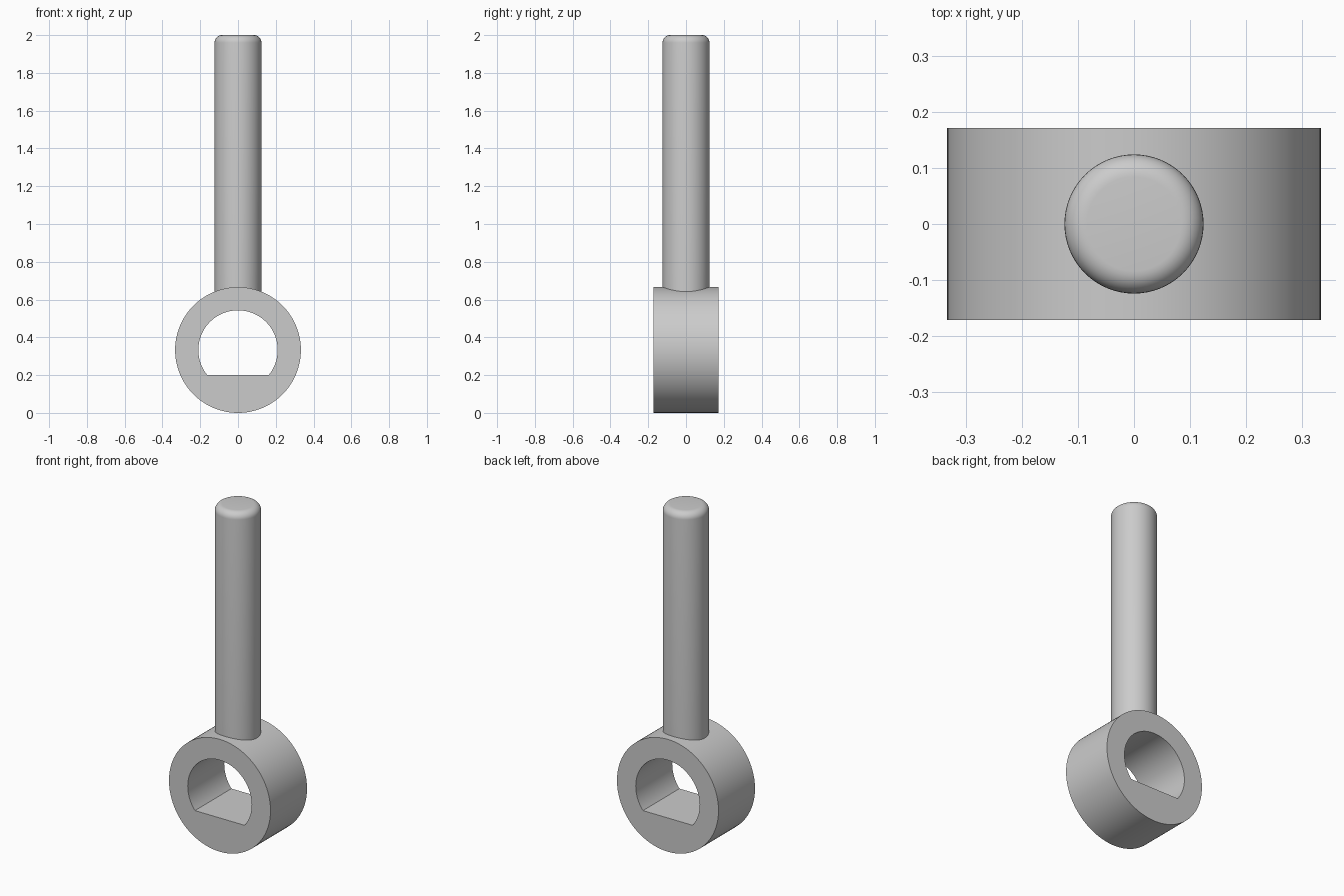
import bpy, bmesh, math

cube = bpy.data.objects.get("Cube")
if cube:
    bpy.data.objects.remove(cube, do_unlink=True)

COLOUR = (0.6, 0.6, 0.6, 1)
grey = bpy.data.materials.new("light grey metal")
grey.use_nodes = True
grey.diffuse_color = COLOUR
grey.node_tree.nodes["Principled BSDF"].inputs["Base Color"].default_value = COLOUR

R, HOLE, HALF, FLAT = 0.333, 0.21, 0.171, 0.133   # ring sizes, flat is below centre
ROD, ROUND, TOP, FOOT = 0.124, 0.04, 2.0, 0.6     # rod sizes


def finish(name, bm):
    bmesh.ops.recalc_face_normals(bm, faces=bm.faces)
    mesh = bpy.data.meshes.new(name)
    bm.to_mesh(mesh)
    bm.free()
    mesh.materials.append(grey)
    ob = bpy.data.objects.new(name, mesh)
    bpy.context.collection.objects.link(ob)
    bpy.ops.object.select_all(action='DESELECT')
    ob.select_set(True)
    bpy.context.view_layer.objects.active = ob
    bpy.ops.object.shade_smooth_by_angle(angle=math.radians(30))
    return ob


# Ring with a D-shaped bore: a round arc closed by a flat at the bottom
corner = math.asin(FLAT / HOLE)
arc, flat = math.pi + 2 * corner, math.pi - 2 * corner
angles = [-corner + arc * i / 72 for i in range(72)]
angles += [math.pi + corner + flat * i / 28 for i in range(28)]

bm = bmesh.new()
rows = []
for a in angles:
    s, c = math.sin(a), math.cos(a)
    inner = min(HOLE, -FLAT / s) if s < 0 else HOLE
    section = ((R, -HALF), (R, HALF), (inner, HALF), (inner, -HALF))
    rows.append([bm.verts.new((r * c, y, R + r * s)) for r, y in section])
for i, row in enumerate(rows):
    prev = rows[i - 1]
    for k in range(4):
        bm.faces.new((prev[k - 1], prev[k], row[k], row[k - 1]))
finish("ring", bm)

# Rod turned from a half profile with a rounded top edge
profile = [(0, FOOT), (ROD, FOOT)]
for i in range(9):
    t = math.pi / 2 * i / 8
    profile.append((ROD - ROUND + ROUND * math.cos(t), TOP - ROUND + ROUND * math.sin(t)))
profile.append((0, TOP))

bm = bmesh.new()
verts = [bm.verts.new((r, 0, z)) for r, z in profile]
edges = [bm.edges.new(pair) for pair in zip(verts, verts[1:])]
bmesh.ops.spin(bm, geom=verts + edges, cent=(0, 0, 0), axis=(0, 0, 1),
               angle=2 * math.pi, steps=64)
bmesh.ops.remove_doubles(bm, verts=bm.verts, dist=0.0001)
finish("rod", bm)
